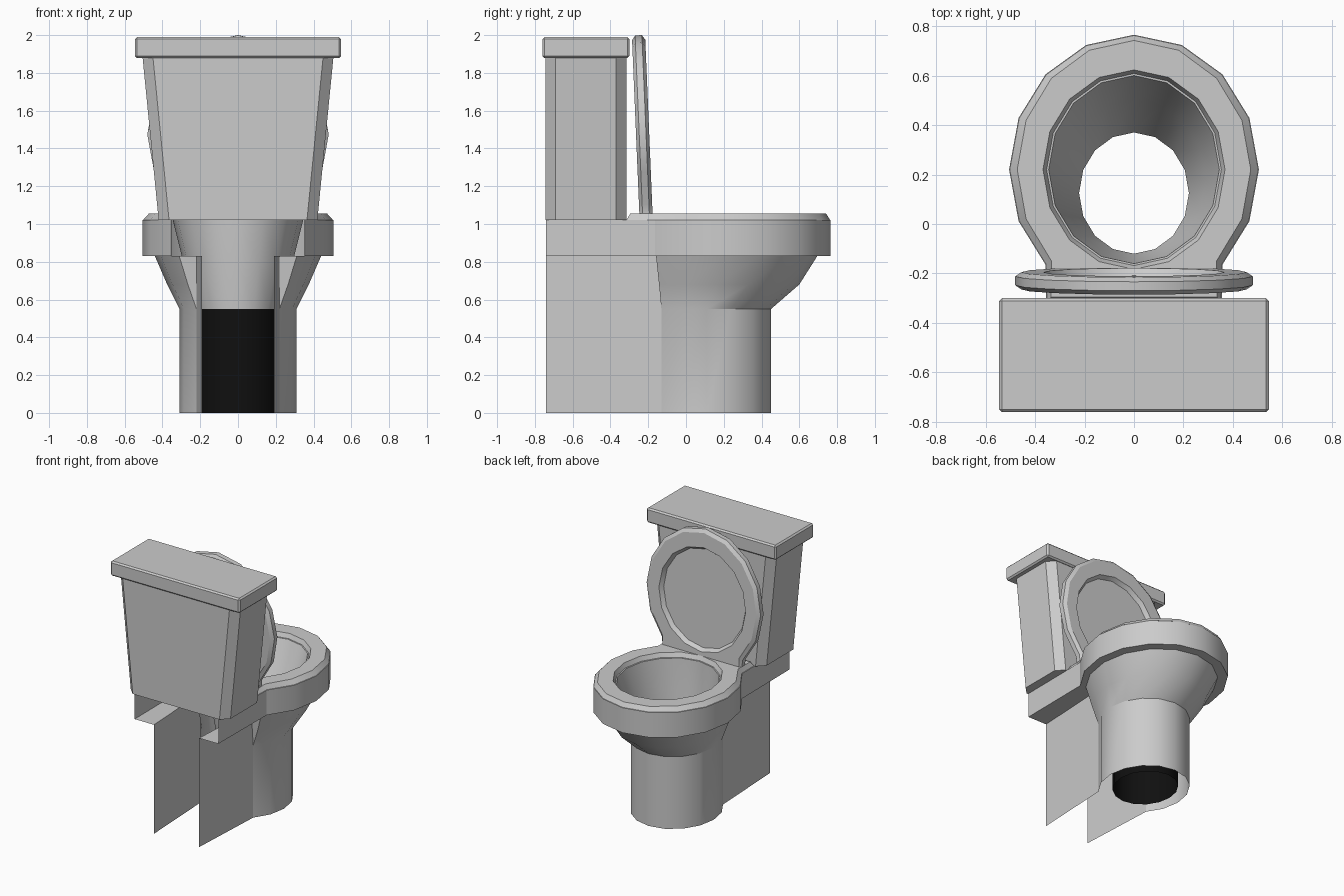
import bpy, bmesh, math

if "Cube" in bpy.data.objects:
    bpy.data.objects.remove(bpy.data.objects["Cube"])

N = 16


def oval(rx, ry, cy, z):
    """16-sided ellipse, clockwise seen from above, starting at +y."""
    return [(rx * math.sin(2 * math.pi * i / N), cy + ry * math.cos(2 * math.pi * i / N), z)
            for i in range(N)]


def d_outline(rx, ry, cy, z, half, back):
    """Ellipse whose rear end is squared off at y = back."""
    pts = oval(rx, ry, cy, z)
    pts[7:10] = [(half, back, z), (0, back, z), (-half, back, z)]
    return pts


def skirt(rx, ry, cy, z, mid, tail, back=-0.74):
    """Front part of an ellipse with two straight tails; open at the rear."""
    p = oval(rx, ry, cy, z)
    arc = p[10:] + p[:7]
    y = arc[0][1]
    return [(-tail, back, z), (-mid, y, z)] + arc + [(mid, y, z), (tail, back, z)]


def loft(name, rows, closed=True, cap_start=False, cap_end=False, smooth=True):
    bm = bmesh.new()
    rings = [[bm.verts.new(p) for p in r] for r in rows]
    n = len(rows[0])
    for a, b in zip(rings, rings[1:]):
        for i in range(n if closed else n - 1):
            j = (i + 1) % n
            bm.faces.new((a[i], a[j], b[j], b[i]))
    if cap_start:
        bm.faces.new(rings[0][::-1])
    if cap_end:
        bm.faces.new(rings[-1])
    bmesh.ops.remove_doubles(bm, verts=bm.verts[:], dist=0.004)
    if cap_start and cap_end:
        bmesh.ops.recalc_face_normals(bm, faces=bm.faces[:])
    me = bpy.data.meshes.new(name)
    bm.to_mesh(me)
    bm.free()
    ob = bpy.data.objects.new(name, me)
    bpy.context.collection.objects.link(ob)
    if smooth:
        bpy.ops.object.select_all(action='DESELECT')
        bpy.context.view_layer.objects.active = ob
        ob.select_set(True)
        bpy.ops.object.shade_smooth_by_angle(angle=math.radians(28))
    return ob


# Dark drain tube inside the pedestal
drain = loft("drain_tube", [oval(0.222, 0.245, 0.125, 0), oval(0.222, 0.245, 0.125, 0.55)])
black = bpy.data.materials.new("black")
black.diffuse_color = (0.005, 0.005, 0.005, 1)
black.use_nodes = True
black.node_tree.nodes["Principled BSDF"].inputs["Base Color"].default_value = black.diffuse_color
drain.data.materials.append(black)

# Bowl interior and the flat deck around it
loft("bowl_and_deck", [
    oval(0.222, 0.245, 0.125, 0.55),
    oval(0.29, 0.325, 0.178, 0.80),
    oval(0.345, 0.38, 0.22, 1.02),
    d_outline(0.505, 0.545, 0.22, 1.02, 0.352, -0.742),
])

# Outer shell: rim band, underside flange, bowl taper, pedestal and rear side walls
loft("outer_shell", [
    skirt(0.505, 0.545, 0.22, 1.02, 0.357, 0.352),
    skirt(0.505, 0.545, 0.22, 0.83, 0.357, 0.352),
    skirt(0.44, 0.50, 0.195, 0.83, 0.22, 0.19),
    skirt(0.375, 0.435, 0.165, 0.68, 0.22, 0.19),
    skirt(0.31, 0.34, 0.11, 0.55, 0.22, 0.19),
    skirt(0.31, 0.34, 0.11, 0.0, 0.22, 0.19),
], closed=False)

# Seat ring lying on the rim
loft("seat", [
    oval(0.353, 0.388, 0.22, 1.022),
    oval(0.368, 0.403, 0.22, 1.055),
    d_outline(0.472, 0.522, 0.22, 1.055, 0.335, -0.295),
    d_outline(0.502, 0.542, 0.22, 1.022, 0.352, -0.315),
])

# Raised cover with a recessed inner face, leaning back on the tank
cover = loft("seat_cover", [
    oval(0.345, 0.37, 0.42, -0.005),
    oval(0.365, 0.39, 0.42, -0.035),
    d_outline(0.455, 0.50, 0.42, -0.035, 0.32, 0),
    d_outline(0.48, 0.525, 0.42, -0.018, 0.335, 0),
    d_outline(0.48, 0.525, 0.42, 0.018, 0.335, 0),
    d_outline(0.455, 0.50, 0.42, 0.035, 0.32, 0),
], cap_start=True, cap_end=True)
cover.rotation_euler.x = math.radians(92.4)
cover.location = (0, -0.212, 1.055)


# Tapered tank with chamfered corners
def tank_ring(w, z, c=0.055):
    y0, y1 = -0.745, -0.315
    right = [(w - c, y1, z), (w, y1 - c, z), (w, y0 + c, z), (w - c, y0, z)]
    return right + [(-x, y, z) for x, y, z in reversed(right)]


loft("tank", [tank_ring(0.505, 1.88), tank_ring(0.42, 1.02)],
     cap_start=True, cap_end=True, smooth=False)

# Tank lid
bpy.ops.mesh.primitive_cube_add(size=1, location=(0, -0.53, 1.934))
lid = bpy.context.object
lid.name = "tank_lid"
lid.scale = (1.09, 0.46, 0.112)
bpy.ops.object.transform_apply(location=False, rotation=False, scale=True)
bevel = lid.modifiers.new("edge", 'BEVEL')
bevel.width = 0.011
bevel.segments = 1
